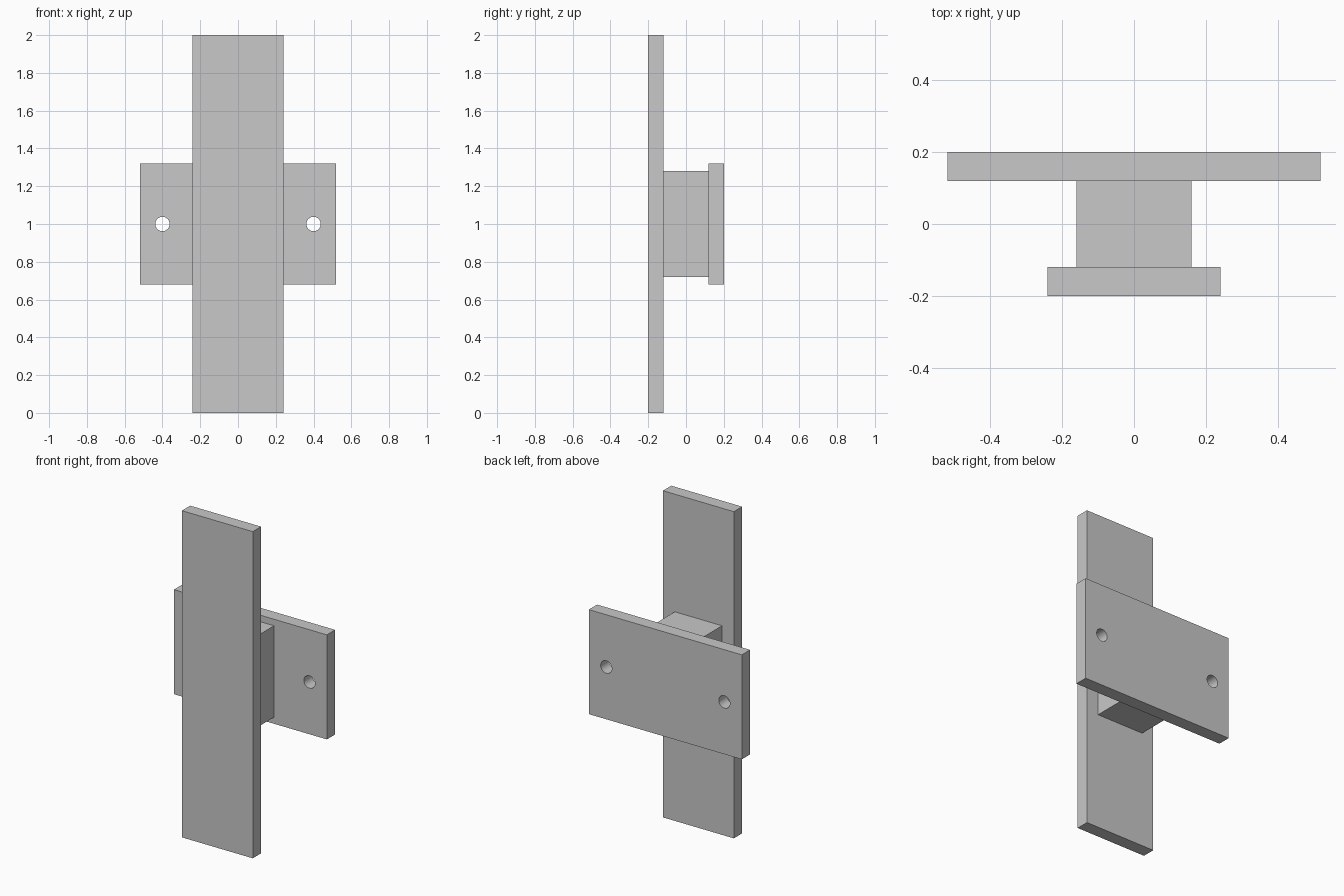
import bpy
import math

cube = bpy.data.objects.get("Cube")
if cube:
    bpy.data.objects.remove(cube, do_unlink=True)

grey = bpy.data.materials.new("plain grey")
grey.use_nodes = True
colour = (0.58, 0.58, 0.58, 1)
grey.diffuse_color = colour
grey.node_tree.nodes["Principled BSDF"].inputs["Base Color"].default_value = colour


def box(name, size, centre):
    bpy.ops.mesh.primitive_cube_add(size=1, location=centre)
    obj = bpy.context.object
    obj.name = name
    obj.scale = size
    bpy.ops.object.transform_apply(location=False, rotation=False, scale=True)
    obj.data.materials.append(grey)
    return obj


def drill(target, x, z, radius):
    # Cut a round hole along y, then discard the cutter
    bpy.ops.mesh.primitive_cylinder_add(
        vertices=32, radius=radius, depth=0.3,
        location=(x, target.location.y, z), rotation=(math.pi / 2, 0, 0))
    cutter = bpy.context.object
    cutter.hide_render = True
    cutter.data.materials.append(grey)
    mod = target.modifiers.new("hole", "BOOLEAN")
    mod.operation = "DIFFERENCE"
    mod.solver = "EXACT"
    mod.object = cutter
    bpy.ops.object.select_all(action="DESELECT")
    target.select_set(True)
    bpy.context.view_layer.objects.active = target
    bpy.ops.object.modifier_apply(modifier=mod.name)
    bpy.data.objects.remove(cutter, do_unlink=True)


# Tall front bar and the block that joins it to the plate
box("front_bar", (0.48, 0.08, 2), (0, -0.16, 1))
box("spacer_block", (0.32, 0.24, 0.56), (0, 0, 1))

# Mounting plate with a screw hole on each side
plate = box("mounting_plate", (1.036, 0.08, 0.64), (0, 0.16, 1))
for side in (-1, 1):
    drill(plate, side * 0.4, 1, 0.038)
bpy.ops.object.shade_smooth_by_angle(angle=math.radians(30))
